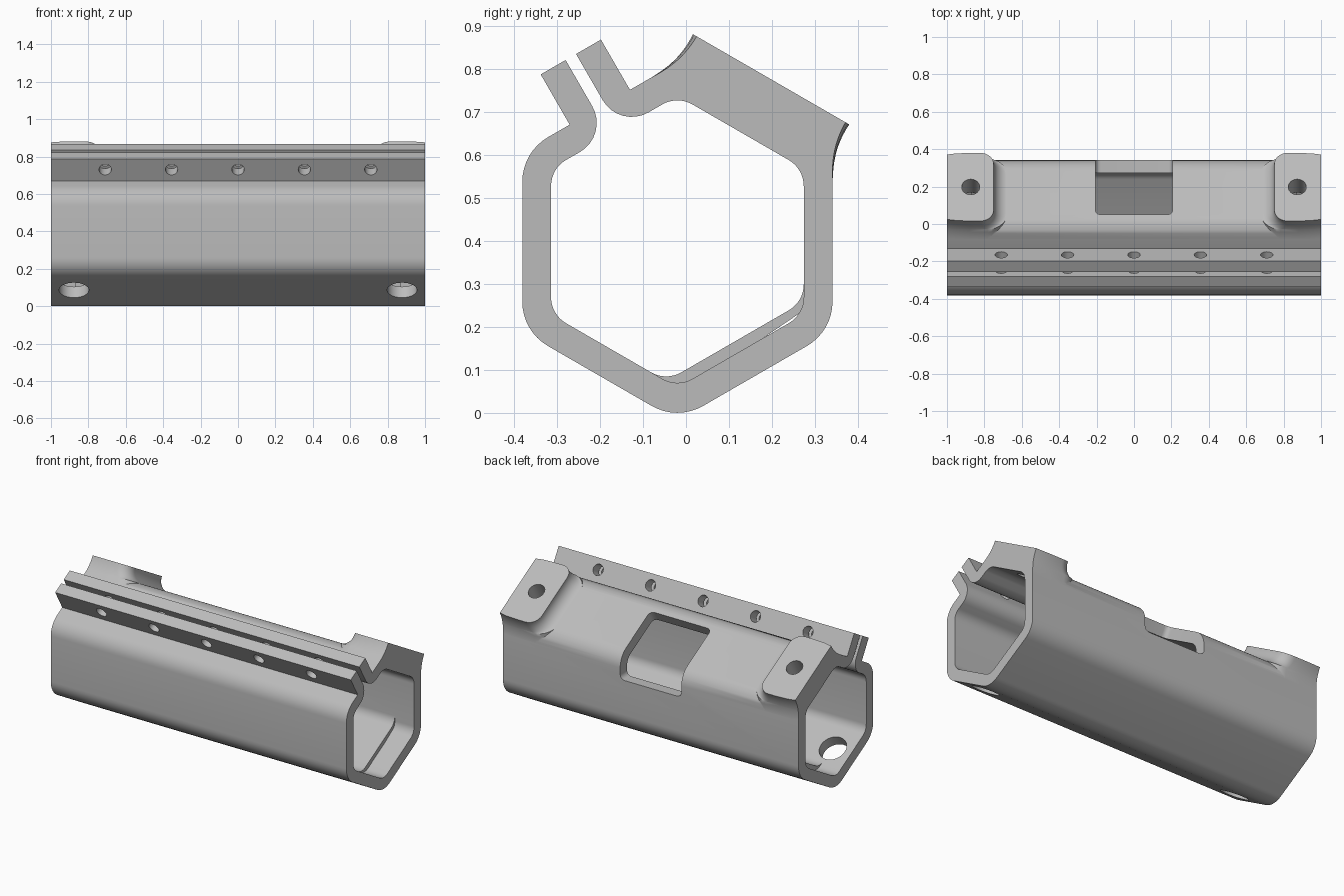
import bpy, bmesh
from math import sin, cos, tan, pi, radians, sqrt
from mathutils import Vector, Matrix

cube = bpy.data.objects.get("Cube")
if cube:
    bpy.data.objects.remove(cube)

CY, CZ = -0.02, 0.3985          # axis of the hexagonal tube
OUT, INN = 0.361, 0.294         # outer and inner apothem

metal = bpy.data.materials.new("plain grey")
metal.use_nodes = True
metal.diffuse_color = (0.5, 0.5, 0.5, 1)
metal.node_tree.nodes["Principled BSDF"].inputs["Base Color"].default_value = (0.5, 0.5, 0.5, 1)


def make(name, bm):
    bmesh.ops.recalc_face_normals(bm, faces=bm.faces)
    mesh = bpy.data.meshes.new(name)
    bm.to_mesh(mesh)
    bm.free()
    mesh.materials.append(metal)
    ob = bpy.data.objects.new(name, mesh)
    bpy.context.collection.objects.link(ob)
    return ob


def activate(ob):
    bpy.ops.object.select_all(action='DESELECT')
    ob.select_set(True)
    bpy.context.view_layer.objects.active = ob


def boolean(target, tool, op):
    activate(target)
    mod = target.modifiers.new(op, 'BOOLEAN')
    mod.operation, mod.solver, mod.object = op, 'EXACT', tool
    bpy.ops.object.modifier_apply(modifier=mod.name)
    bpy.data.objects.remove(tool)


def direction(deg):
    return Vector((cos(radians(deg)), sin(radians(deg))))


def meet(a, da, b, db):
    """Meeting point of two walls given by normal angle and distance."""
    m = Matrix((direction(a), direction(b)))
    return m.inverted() @ Vector((da, db))


def corner(deg, dist):
    return direction(deg) * dist / cos(pi / 6)


def flange(s, d):
    return direction(30) * s + direction(120) * d


def rounded(path, steps=8):
    """Round each (point, radius) corner of a closed path."""
    out = []
    for i, (p, r) in enumerate(path):
        if not r:
            out.append(p)
            continue
        a = (path[i - 1][0] - p).normalized()
        b = (path[(i + 1) % len(path)][0] - p).normalized()
        half = a.angle(b) / 2
        centre = p + (a + b).normalized() * r / sin(half)
        start = p + a * r / tan(half) - centre
        end = p + b * r / tan(half) - centre
        sweep = start.angle(end)
        for k in range(steps + 1):
            t = k / steps
            out.append(centre + (start * sin((1 - t) * sweep) + end * sin(t * sweep)) / sin(sweep))
    return out


def prism(name, points, half):
    """Extrude a section along x, centred."""
    bm = bmesh.new()
    vs = [bm.verts.new((-half, p.x + CY, p.y + CZ)) for p in points]
    face = bm.faces.new(vs)
    ext = bmesh.ops.extrude_face_region(bm, geom=[face])["geom"]
    bmesh.ops.translate(bm, vec=(2 * half, 0, 0), verts=[v for v in ext if isinstance(v, bmesh.types.BMVert)])
    return make(name, bm)


def drill(target, x, centre, deg, radius, depth):
    """Round hole whose axis lies across the tube at the given angle."""
    bm = bmesh.new()
    bmesh.ops.create_cone(bm, cap_ends=True, segments=32, radius1=radius, radius2=radius, depth=depth)
    n = direction(deg)
    turn = Vector((0, 0, 1)).rotation_difference(Vector((0, n.x, n.y))).to_matrix().to_4x4()
    bm.transform(Matrix.Translation((x, centre.x + CY, centre.y + CZ)) @ turn)
    boolean(target, make("drill", bm), 'DIFFERENCE')


# Split hexagonal tube with two clamp flanges
S, G, TIP, BEND = 0.081, 0.014, 0.496, 0.078
angles = [90, 30, -30, -90, -150, 150]
section = [(flange(S, TIP), 0), (flange(S, OUT), 0)]
section += [(corner(a, OUT), 0.12) for a in angles]
section += [(flange(-S, OUT), 0), (flange(-S, TIP), 0), (flange(-G, TIP), 0), (flange(-G, INN), BEND)]
section += [(corner(a, INN), 0.07) for a in reversed(angles)]
section += [(flange(G, INN), BEND), (flange(G, TIP), 0)]
body = prism("clamp_tube", rounded(section), 1)


# Raised mounting pads with filleted feet on the upper back wall
def pad(side):
    bm = bmesh.new()
    top, r, big = 0.436, 0.076, 0.228
    n, t = direction(60), direction(-30)
    rings = []
    levels = [r * sin(radians(a)) for a in range(0, 91, 10)] + [0.095, 0.114, 0.14]
    for h in levels:
        ox = r - sqrt(max(r * r - h * h, 0))
        os = big - sqrt(big * big - min(h, 0.114) ** 2) + max(h - 0.114, 0) * tan(pi / 6)
        x0, hs, bulge = 0.75 - ox, 0.2 + os, 0.01 * (1 - h / 0.14)
        half = [Vector((1, hs)), Vector((0.95, hs + bulge * 0.7)), Vector((0.88, hs + bulge))]
        rad = 0.07 + ox * 0.5
        for k in range(9):
            a = k * pi / 16
            half.append(Vector((x0 + rad - rad * sin(a), hs + bulge - rad + rad * cos(a))))
        loop = half + [Vector((p.x, -p.y)) for p in reversed(half)]
        ring = []
        for p in loop:
            q = t * p.y + n * (top - h)
            ring.append(bm.verts.new((side * p.x, q.x + CY, q.y + CZ)))
        rings.append(ring)
    for a, b in zip(rings, rings[1:]):
        for i in range(len(a)):
            j = (i + 1) % len(a)
            bm.faces.new((a[i], a[j], b[j], b[i]))
    bm.faces.new(rings[0])
    bm.faces.new(rings[-1])
    return make("mounting_pad", bm)


for side in (-1, 1):
    boolean(body, pad(side), 'UNION')

# Window wrapping over the upper back edge
edge = Vector((0.07, 0.3765))
n = direction(60)
low = 0.0715
outline = [edge - n * 0.2, edge + n * 0.1, Vector((0.52, 0.46)), Vector((0.52, low)), Vector((0.17, low))]
window = prism("window_cutter", outline, 0.207)
bm = bmesh.new()
bm.from_mesh(window.data)
picks = []
for e in bm.edges:
    a, b = (v.co for v in e.verts)
    if abs(a.x - b.x) > 0.01:
        continue
    d = (b - a).normalized()
    on_lip = max(a.z, b.z) < low + CZ + 0.001
    if on_lip or abs(d.y * n.x + d.z * n.y) > 0.999:
        picks.append(e)
bmesh.ops.bevel(bm, geom=picks, offset=0.03, segments=5, profile=0.5, affect='EDGES')
bm.to_mesh(window.data)
bm.free()
boolean(body, window, 'DIFFERENCE')

# Clamp screw holes, pad holes and lower access holes
for i in range(-2, 3):
    drill(body, i * 0.355, flange(0, 0.43), 30, 0.033, 0.3)
for side in (-1, 1):
    drill(body, side * 0.873, direction(60) * 0.38, 60, 0.048, 0.3)
    drill(body, side * 0.877, direction(240) * 0.34, 240, 0.08, 0.2)

# Thicker lining along the lower back wall
LINE = 0.268
p1 = meet(240, INN, 300, LINE)
p2 = meet(300, LINE, 0, INN)
lining = prism("inner_lining", rounded([
    (p1 + direction(150) * 0.042, 0), (p1, 0.07), (p2, 0.07),
    (p2 + Vector((0, 0.042)), 0), (p2 + Vector((0.03, 0)), 0),
    (direction(-90) * 0.36, 0)]), 0.87)

for ob in (body, lining):
    activate(ob)
    bpy.ops.object.shade_smooth_by_angle(angle=radians(30))
